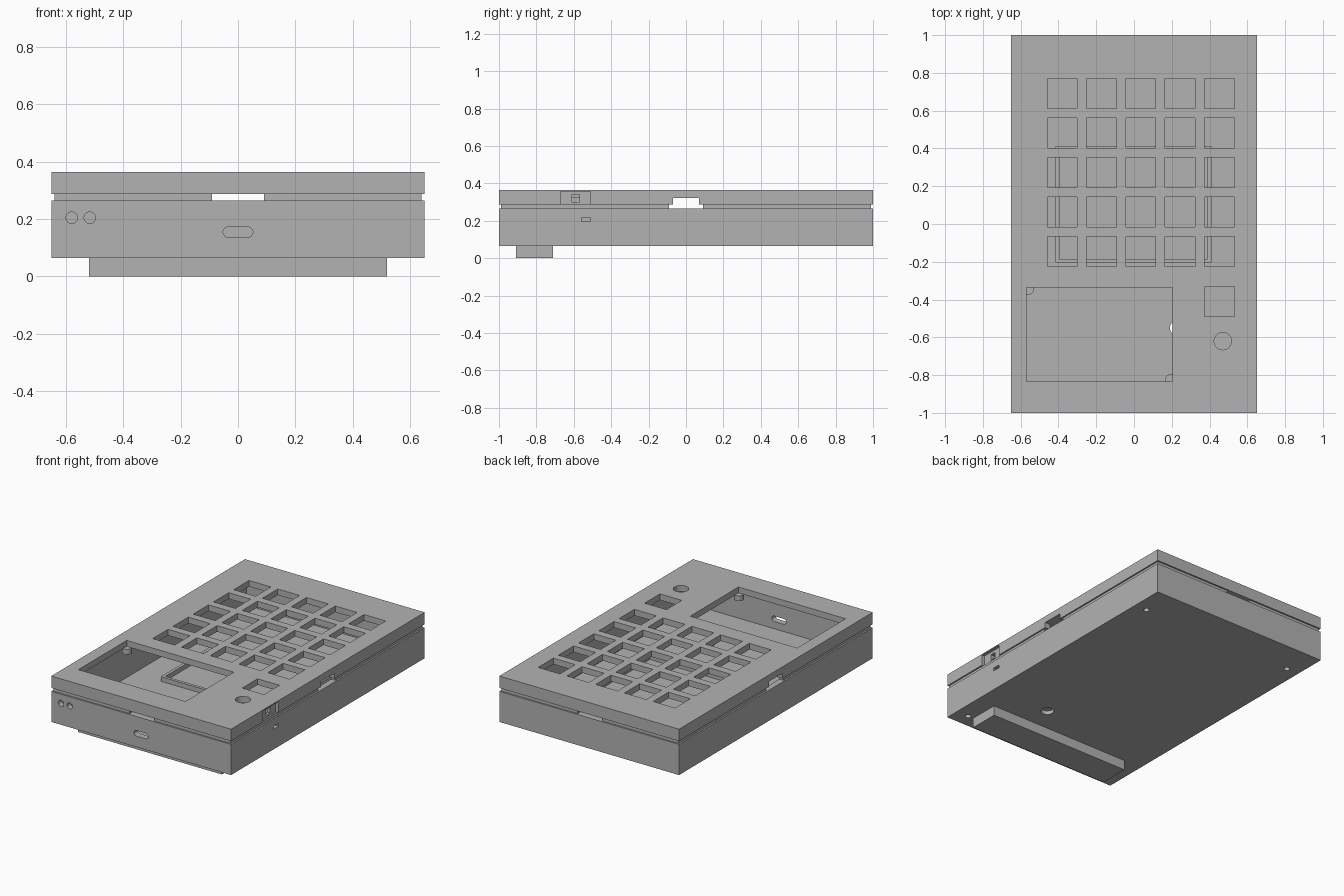
import bpy
import bmesh
from mathutils import Matrix, Vector

old = bpy.data.objects.get("Cube")
if old:
    bpy.data.objects.remove(old, do_unlink=True)

grey = bpy.data.materials.new("plain grey")
grey.use_nodes = True
grey.diffuse_color = (0.45, 0.45, 0.45, 1)
grey.node_tree.nodes["Principled BSDF"].inputs["Base Color"].default_value = grey.diffuse_color


def finish(name, bm):
    mesh = bpy.data.meshes.new(name)
    bm.to_mesh(mesh)
    bm.free()
    mesh.materials.append(grey)
    obj = bpy.data.objects.new(name, mesh)
    bpy.context.collection.objects.link(obj)
    return obj


def box(name, xs, ys, zs):
    bm = bmesh.new()
    low, high = Vector((xs[0], ys[0], zs[0])), Vector((xs[1], ys[1], zs[1]))
    place = Matrix.Translation((low + high) / 2) @ Matrix.Diagonal((*(high - low), 1))
    bmesh.ops.create_cube(bm, size=1, matrix=place)
    return finish(name, bm)


def cylinder(name, centre, radius, depth, axis="Z"):
    bm = bmesh.new()
    place = Matrix.Translation(centre)
    if axis == "Y":
        place = place @ Matrix.Rotation(1.5707963, 4, "X")
    bmesh.ops.create_cone(bm, cap_ends=True, segments=32, radius1=radius,
                          radius2=radius, depth=depth, matrix=place)
    return finish(name, bm)


def cut(target, cutter):
    cutter.hide_render = True
    mod = target.modifiers.new("cut", "BOOLEAN")
    mod.operation = "DIFFERENCE"
    mod.solver = "EXACT"
    mod.object = cutter
    graph = bpy.context.evaluated_depsgraph_get()
    mesh = bpy.data.meshes.new_from_object(target.evaluated_get(graph))
    target.modifiers.clear()
    target.data = mesh
    bpy.data.objects.remove(cutter, do_unlink=True)


def cut_box(target, xs, ys, zs):
    cut(target, box("cutter", xs, ys, zs))


def span(centre, size):
    return (centre - size / 2, centre + size / 2)


W, L = 0.65, 1.0
IW, IL = 0.61, 0.96
BASE, SEAM, LID, PLATE, TOP = 0.065, 0.265, 0.287, 0.325, 0.365

# Hollow lower tray
tray = box("lower_tray", (-W, W), (-L, L), (BASE, SEAM))
cut_box(tray, (-IW, IW), (-IL, IL), (0.09, 0.4))

# Front cable slot with rounded ends and two round sockets
cut_box(tray, span(0, 0.07), (-1.1, -0.9), span(0.155, 0.036))
for x in (-0.034, 0.034):
    cut(tray, cylinder("cutter", (x, -1, 0.155), 0.018, 0.2, "Y"))
for x in (-0.58, -0.517):
    cut(tray, cylinder("cutter", (x, -1, 0.205), 0.02, 0.2, "Y"))

# Small side slot, screw holes and reset hole
cut_box(tray, (0.55, 0.7), (-0.56, -0.51), (0.197, 0.217))
for x in (-0.56, 0.56):
    for y in (-0.91, 0.785):
        cut(tray, cylinder("cutter", (x, y, 0.06), 0.018, 0.2))
cut(tray, cylinder("cutter", (0.23, -0.55, 0.07), 0.04, 0.2))

# Recessed seam lip with gaps on all four sides
lip = box("seam_lip", (-W + 0.01, W - 0.01), (-L + 0.01, L - 0.01), (SEAM, LID))
cut_box(lip, (-IW, IW), (-IL, IL), (0.2, 0.4))
cut_box(lip, (-0.09, 0.09), (-1.1, 1.1), (0.2, 0.4))
cut_box(lip, (-0.7, 0.7), (-0.09, 0.09), (0.2, 0.4))

# Hollow lid
lid = box("top_lid", (-W, W), (-L, L), (LID, TOP))
cut_box(lid, (-IW, IW), (-IL, IL), (0.2, PLATE))
cut_box(lid, (-0.7, 0.7), (-0.07, 0.07), (0.2, 0.322))

# Key openings
columns = [-0.38 + 0.208 * i for i in range(5)]
rows = [0.69 - 0.209 * i for i in range(5)]
keys = [(x, y) for x in columns for y in rows] + [(columns[-1], -0.41)]
for x, y in keys:
    cut_box(lid, span(x, 0.158), span(y, 0.158), (0.3, 0.4))

# Display window and round knob hole
cut_box(lid, (-0.57, 0.205), (-0.835, -0.335), (0.3, 0.4))
cut(lid, cylinder("cutter", (0.47, -0.62, 0.35), 0.046, 0.2))

# Side switch recess with its lever hole
cut_box(lid, (0.63, 0.7), (-0.67, -0.51), (0.28, 0.358))
cut_box(lid, (0.55, 0.7), (-0.61, -0.57), (0.3, 0.34))

# Mounting posts below the display window corners
for i, (x, y) in enumerate(((-0.56, -0.345), (0.195, -0.825))):
    cylinder(f"display_post_{i + 1}", (x, y, 0.31), 0.03, 0.034)

# Raised frame on the tray floor
holder = box("battery_frame", (-0.415, 0.41), (-0.205, 0.41), (0.088, 0.12))
cut_box(holder, (-0.395, 0.39), (-0.185, 0.395), (0.05, 0.2))

# Long front foot
box("front_foot", (-0.52, 0.52), (-0.91, -0.71), (0, BASE))
